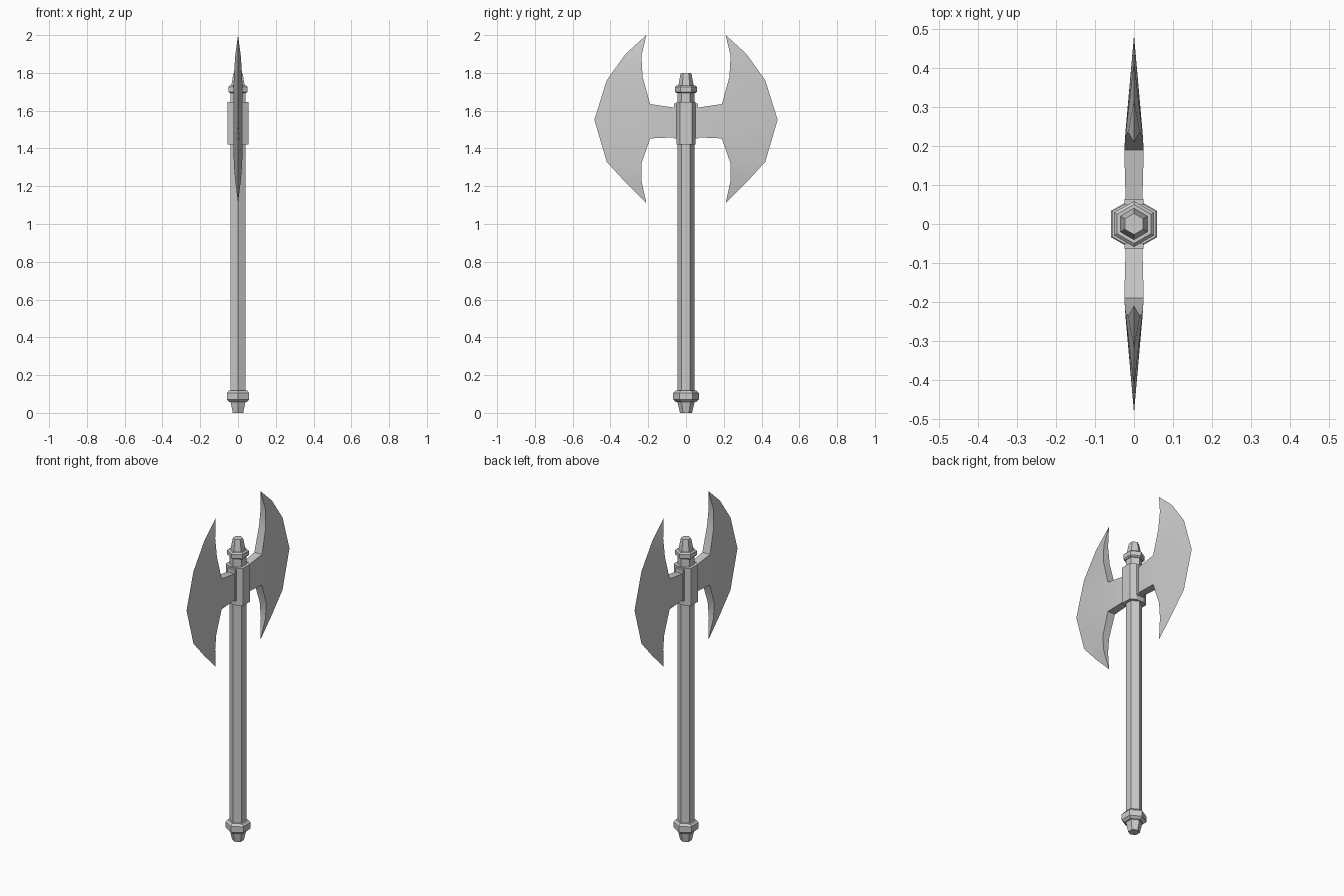
import bpy, bmesh
from math import pi, sin, cos, radians

if "Cube" in bpy.data.objects:
    bpy.data.objects.remove(bpy.data.objects["Cube"])

grey = bpy.data.materials.new("plain grey")
grey.use_nodes = True
GREY = (0.6, 0.6, 0.6, 1)
grey.diffuse_color = GREY
grey.node_tree.nodes["Principled BSDF"].inputs["Base Color"].default_value = GREY


def finish(name, bm, smooth=False):
    bmesh.ops.remove_doubles(bm, verts=bm.verts, dist=0.0005)
    bmesh.ops.recalc_face_normals(bm, faces=bm.faces)
    mesh = bpy.data.meshes.new(name)
    bm.to_mesh(mesh)
    bm.free()
    mesh.materials.append(grey)
    obj = bpy.data.objects.new(name, mesh)
    bpy.context.collection.objects.link(obj)
    if smooth:
        bpy.ops.object.select_all(action='DESELECT')
        obj.select_set(True)
        bpy.context.view_layer.objects.active = obj
        bpy.ops.object.shade_smooth_by_angle(angle=radians(30))
    return obj


def loft(name, rings):
    """Skin a stack of closed rings and cap both ends."""
    bm = bmesh.new()
    loops = [[bm.verts.new(p) for p in ring] for ring in rings]
    for a, b in zip(loops, loops[1:]):
        for i in range(len(a)):
            j = (i + 1) % len(a)
            bm.faces.new((a[i], a[j], b[j], b[i]))
    bm.faces.new(loops[0])
    bm.faces.new(loops[-1])
    return finish(name, bm)


def hex_ring(r, z):
    # corners point along y, flats face x
    return [(r * sin(k * pi / 3), r * cos(k * pi / 3), z) for k in range(6)]


def hex_lathe(name, profile):
    return loft(name, [hex_ring(r, z) for r, z in profile])


# Handle and its fittings, as (radius, height) profiles
hex_lathe("shaft", [(0.045, 0.11), (0.045, 1.70)])
hex_lathe("pommel_tip", [(0.032, 0), (0.034, 0.01), (0.046, 0.06)])
hex_lathe("pommel_ring", [(0.052, 0.057), (0.068, 0.07),
                          (0.068, 0.105), (0.056, 0.118)])
hex_lathe("top_ring", [(0.05, 1.693), (0.059, 1.70),
                       (0.059, 1.725), (0.05, 1.733)])
hex_lathe("top_cap", [(0.041, 1.73), (0.030, 1.79), (0.027, 1.80)])

# Socket collar: hexagon with its front and back corners cut off
corners = [(0.056, -0.033), (0.056, 0.033), (0.026, 0.05),
           (-0.026, 0.05), (-0.056, 0.033), (-0.056, -0.033),
           (-0.026, -0.05), (0.026, -0.05)]
loft("socket_collar", [[(x, y, z) for x, y in corners] for z in (1.422, 1.645)])

# Blade: inner edge (distance out, height, half thickness), bottom to top
INNER = [(0.21, 1.11, 0), (0.236, 1.23, 0.015), (0.236, 1.32, 0.022),
         (0.19, 1.453, 0.025), (0.19, 1.635, 0.025), (0.23, 1.78, 0.022),
         (0.236, 1.89, 0.015), (0.21, 2.0, 0)]
# Cutting edge, bottom to top
OUTER = [(0.21, 1.11, 0), (0.32, 1.22, 0), (0.42, 1.33, 0), (0.485, 1.552, 0),
         (0.485, 1.552, 0), (0.42, 1.76, 0), (0.32, 1.90, 0), (0.21, 2.0, 0)]
NECK = [(0.04, 1.46, 0.021), (0.04, 1.613, 0.021)]


def blade(name, out):
    bm = bmesh.new()

    def face(points):
        unique = list(dict.fromkeys(points))
        if len(unique) > 2:
            bm.faces.new([bm.verts.new(p) for p in unique])

    def at(p, side):
        return (side * p[2], out * p[0], p[1])

    # Both cheeks of the blade and of the neck
    for side in (1, -1):
        for k in range(len(INNER) - 1):
            quad = (INNER[k], INNER[k + 1], OUTER[k + 1], OUTER[k])
            face([at(p, side) for p in quad])
        face([at(p, side) for p in (NECK[0], INNER[3], INNER[4], NECK[1])])
    # Thick rim along the inner edge and neck
    rim = INNER[:4] + NECK + INNER[4:]
    for a, b in zip(rim, rim[1:]):
        face([at(a, 1), at(b, 1), at(b, -1), at(a, -1)])
    finish(name, bm, smooth=True)


for label, out in (("front", -1), ("back", 1)):
    blade(label + "_blade", out)
    # Mount where the blade neck meets the collar
    y0, y1 = sorted((out * 0.04, out * 0.064))
    square = [(-0.025, y0), (0.025, y0), (0.025, y1), (-0.025, y1)]
    loft(label + "_blade_mount",
         [[(x, y, z) for x, y in square] for z in (1.452, 1.638)])
